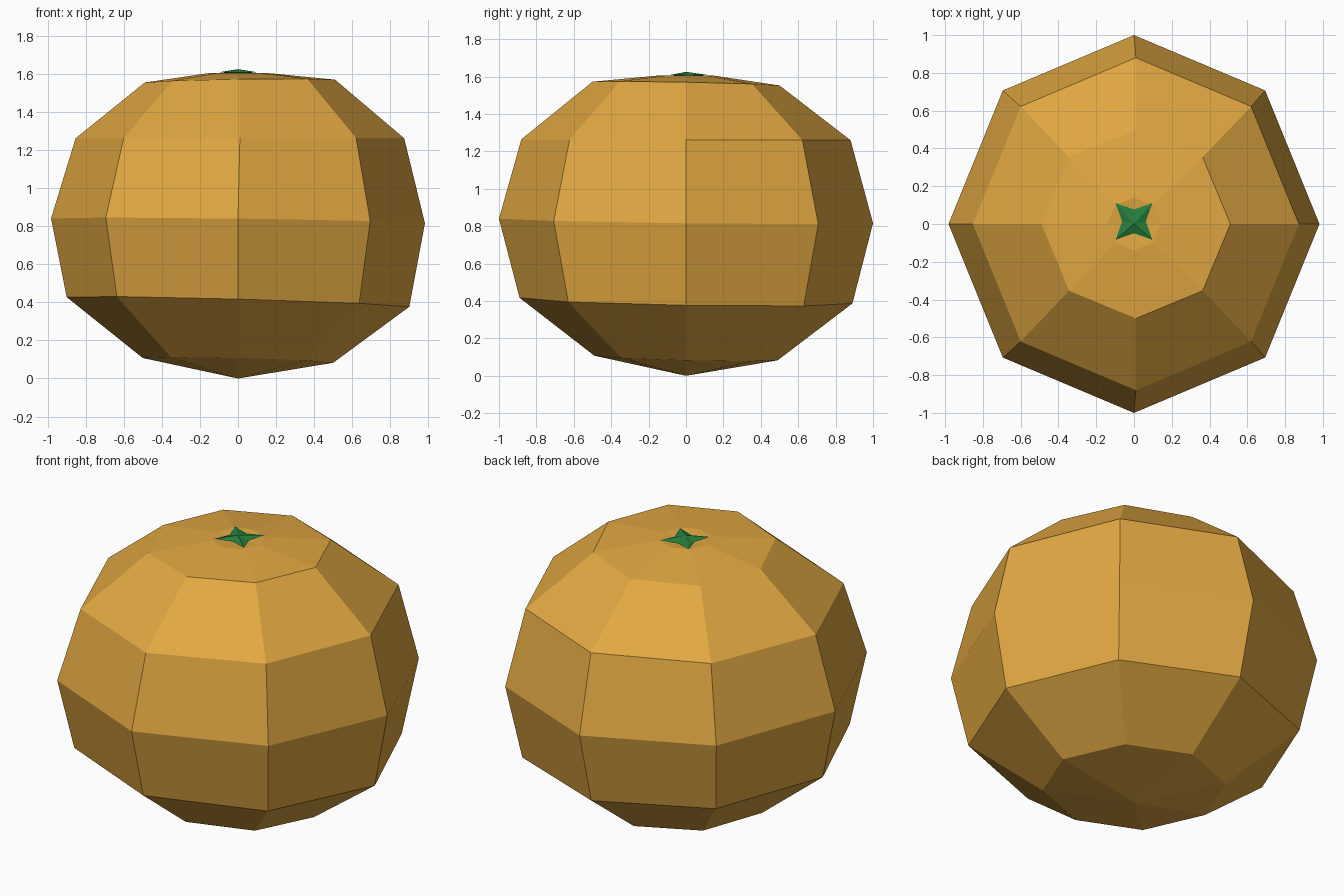
import bpy, bmesh, math

if "Cube" in bpy.data.objects:
    bpy.data.objects.remove(bpy.data.objects["Cube"])


def material(name, rgb):
    m = bpy.data.materials.new(name)
    m.diffuse_color = (*rgb, 1)
    m.use_nodes = True
    m.node_tree.nodes["Principled BSDF"].inputs["Base Color"].default_value = m.diffuse_color
    return m


def finish(bm, name, mat):
    bmesh.ops.recalc_face_normals(bm, faces=bm.faces[:])
    mesh = bpy.data.meshes.new(name)
    bm.to_mesh(mesh)
    bm.free()
    mesh.materials.append(mat)
    obj = bpy.data.objects.new(name, mesh)
    bpy.context.collection.objects.link(obj)
    return obj


orange = material("orange peel", (0.75, 0.39, 0.054))
green = material("leaf green", (0.018, 0.21, 0.048))

# Fruit: eight-sided rings, each slightly tilted
# (x offset, x radius, y radius, height, x slope, y slope)
rings = [
    (0.0, 0.50, 0.49, 0.095, -0.025, -0.025),
    (0.0, 0.90, 0.89, 0.402, -0.028, -0.017),
    (0.0, 0.982, 1.00, 0.828, -0.013, -0.012),
    (0.01, 0.863, 0.88, 1.262, 0.0, -0.003),
    (0.01, 0.50, 0.50, 1.562, 0.015, -0.02),
    (0.0, 0.14, 0.14, 1.606, 0.0, 0.0),
]
bm = bmesh.new()
loops = []
for ox, rx, ry, z, sx, sy in rings:
    loop = []
    for i in range(8):
        a = math.tau * i / 8
        x, y = ox + rx * math.cos(a), ry * math.sin(a)
        loop.append(bm.verts.new((x, y, z + sx * x + sy * y)))
    loops.append(loop)
for lo, hi in zip(loops, loops[1:]):
    for i in range(8):
        j = (i + 1) % 8
        bm.faces.new((lo[i], lo[j], hi[j], hi[i]))
bottom = bm.verts.new((0, 0, 0))
dimple = bm.verts.new((0, 0.01, 1.592))
for i in range(8):
    j = (i + 1) % 8
    bm.faces.new((loops[0][j], loops[0][i], bottom))
    bm.faces.new((loops[-1][i], loops[-1][j], dimple))
finish(bm, "fruit", orange)

# Calyx: four-pointed leaf star with a raised middle
bm = bmesh.new()
apex = bm.verts.new((0, 0.0, 1.625))
base = bm.verts.new((0, 0.01, 1.597))
star = []
for i in range(8):
    a = math.tau * i / 8
    r, z = (0.138, 1.609) if i % 2 else (0.063, 1.606)
    star.append(bm.verts.new((r * math.cos(a), 0.014 + r * math.sin(a), z)))
for i in range(8):
    j = (i + 1) % 8
    bm.faces.new((star[i], star[j], apex))
    bm.faces.new((star[j], star[i], base))
finish(bm, "calyx", green)
